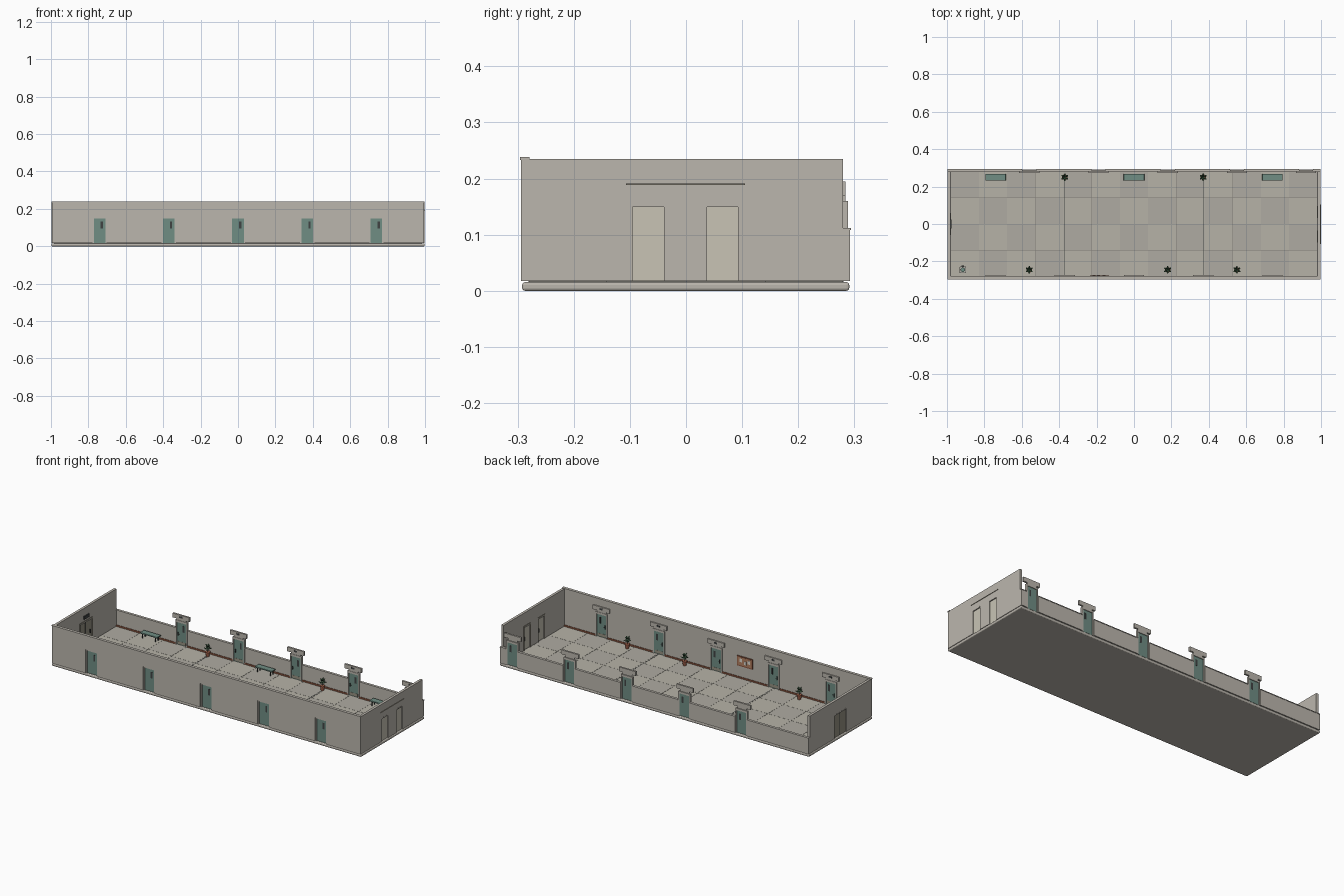
import bpy, bmesh, math
from mathutils import Vector, Matrix

if "Cube" in bpy.data.objects:
    bpy.data.objects.remove(bpy.data.objects["Cube"])

F = 0.017          # floor level
DOOR_H = 0.155


def mat(name, c):
    m = bpy.data.materials.new(name)
    m.diffuse_color = (*c, 1)
    m.use_nodes = True
    m.node_tree.nodes["Principled BSDF"].inputs["Base Color"].default_value = m.diffuse_color
    return m


WALL = mat("plaster", (0.50, 0.47, 0.42))
TILE_A = mat("tile_light", (0.47, 0.45, 0.39))
TILE_B = mat("tile_dark", (0.43, 0.41, 0.36))
GROUT = mat("grout", (0.22, 0.21, 0.19))
TEAL = mat("teal_paint", (0.16, 0.27, 0.23))
CREAM = mat("cream_paint", (0.58, 0.55, 0.46))
OLIVE = mat("olive_paint", (0.30, 0.28, 0.22))
WOOD = mat("brown_wood", (0.25, 0.09, 0.05))
CORK = mat("cork", (0.45, 0.22, 0.12))
PAPER = mat("paper", (0.75, 0.72, 0.65))
DARK = mat("dark_metal", (0.05, 0.055, 0.055))
CLAY = mat("clay", (0.36, 0.12, 0.07))
LEAF = mat("leaf_green", (0.04, 0.10, 0.05))


def finish(name, bm, m):
    bmesh.ops.recalc_face_normals(bm, faces=bm.faces)
    me = bpy.data.meshes.new(name)
    bm.to_mesh(me)
    bm.free()
    ob = bpy.data.objects.new(name, me)
    bpy.context.collection.objects.link(ob)
    me.materials.append(m)
    return ob


def add_box(bm, x, y, z):
    vs = bmesh.ops.create_cube(bm, size=1)["verts"]
    for v in vs:
        v.co = Vector(((a[0] + a[1]) / 2 + c * (a[1] - a[0]) for a, c in zip((x, y, z), v.co)))


def boxes(name, m, *items, bevel=0):
    bm = bmesh.new()
    for it in items:
        add_box(bm, *it)
    ob = finish(name, bm, m)
    if bevel:
        b = ob.modifiers.new("bevel", "BEVEL")
        b.width, b.segments = bevel, 3
    return ob


def span(c, w):
    return (c - w / 2, c + w / 2)


def wall(name, along, lo, hi, d0, d1, top, doors, width, head):
    """Extruded wall outline with door notches rising from the floor."""
    pts = [(lo, F)]
    for c in doors:
        a, b = span(c, width)
        pts += [(a, F), (a, head), (b, head), (b, F)]
    pts += [(hi, F), (hi, top), (lo, top)]
    bm = bmesh.new()
    f = bm.faces.new([bm.verts.new((a, d0, z) if along == "x" else (d0, a, z)) for a, z in pts])
    off = Vector((0, d1 - d0, 0)) if along == "x" else Vector((d1 - d0, 0, 0))
    ext = bmesh.ops.extrude_face_region(bm, geom=[f])["geom"]
    bmesh.ops.translate(bm, vec=off, verts=[g for g in ext if isinstance(g, bmesh.types.BMVert)])
    return finish(name, bm, WALL)


FRONT = [-0.74, -0.37, 0, 0.37, 0.74]
BACK = [-0.56, -0.19, 0.18, 0.55, 0.92]
OPEN = 0.076


def piers(doors):
    """Stretches of wall left between the doors."""
    edges = [-0.98] + [e for c in doors for e in span(c, OPEN)] + [0.98]
    return [p for p in zip(edges[::2], edges[1::2]) if p[1] > p[0]]


# base slab and tiled floor
boxes("base_slab", WALL, ((-0.998, 0.998), (-0.292, 0.291), (0, F - 0.0015)), bevel=0.005)
boxes("grout_bed", GROUT, ((-0.985, 0.985), (-0.282, 0.282), (F - 0.002, F - 0.0008)))
NX, NY = 13, 4
sx, sy = 1.96 / NX, 0.56 / NY
for k, m in enumerate((TILE_A, TILE_B)):
    boxes(("light_tiles", "dark_tiles")[k], m, *[
        (span(-0.98 + (i + .5) * sx, sx - 0.001), span(-0.28 + (j + .5) * sy, sy - 0.001), (F - 0.0015, F))
        for i in range(NX) for j in range(NY) if (i + j) % 2 == k])
boxes("floor_joints", DARK, *[(span(x, 0.003), (-0.28, 0.25), (F, F + 0.0004)) for x in (-0.37, 0.37)])

# walls: full-height front and ends, cut-down back
wall("front_wall", "x", -0.995, 0.995, -0.294, -0.28, 0.234, FRONT, OPEN, DOOR_H)
boxes("front_wall_cap", WALL, ((-0.997, 0.997), (-0.296, -0.279), (0.233, 0.238)))
wall("right_wall", "y", -0.28, 0.28, 0.981, 0.996, 0.235, [-0.067, 0.065], 0.056, DOOR_H)
wall("left_wall", "y", -0.28, 0.28, -0.996, -0.981, 0.235, [0], 0.112, DOOR_H)
back = [(-0.996, BACK[0] - OPEN / 2)] + piers(BACK)[1:-1] + [(BACK[-1] + OPEN / 2, 0.996)]
boxes("back_low_wall", WALL, *[(p, (0.28, 0.292), (F, 0.108)) for p in back])
boxes("back_wall_cap", WALL, *[(p, (0.279, 0.294), (0.108, 0.112)) for p in back])
boxes("skirting", WOOD, *[(p, (-0.28, -0.277), (F, F + 0.009)) for p in piers(FRONT)],
      *[(p, (0.277, 0.28), (F, F + 0.009)) for p in piers(BACK)])


def side_door(name, x, s):
    """Corridor door with frame, glazing, handle and sign; s is the wall side."""
    def y(a, b):
        return tuple(sorted((s * a, s * b)))
    h = OPEN / 2
    jambs = [(tuple(sorted((x + k * h, x + k * (h - 0.007)))), y(0.276, 0.289), (F, DOOR_H)) for k in (-1, 1)]
    boxes(name + "_frame", WALL, *jambs, ((x - h, x + h), y(0.276, 0.289), (0.148, 0.16)))
    boxes(name + "_leaf", TEAL, (span(x, OPEN - 0.014), y(0.280, 0.285), (F + 0.001, 0.148)))
    boxes(name + "_window", DARK, (span(x + 0.012, 0.012), y(0.2792, 0.2856), (0.095, 0.132)))
    boxes(name + "_handle", DARK, (span(x - 0.022, 0.003), y(0.275, 0.28), (0.07, 0.09)),
          (span(x - 0.018, 0.011), y(0.275, 0.277), (0.079, 0.082)))
    boxes(name + "_kick_plate", OLIVE, (span(x, 0.054), y(0.2793, 0.28), (F + 0.004, F + 0.02)))
    boxes(name + "_sign", WALL, (span(x, 0.108), y(0.273, 0.284), (0.17, 0.195)),
          (span(x, 0.06), y(0.278, 0.284), (0.159, 0.171)))
    boxes(name + "_sign_plate", DARK, (span(x, 0.02), y(0.272, 0.274), (0.178, 0.188)))


for i, x in enumerate(FRONT):
    side_door(f"front_door_{i}", x, -1)
for i, x in enumerate(BACK):
    side_door(f"back_door_{i}", x, 1)


# end-wall doors
def end_door(name, y, w, s, m):
    def x(a, b):
        return tuple(sorted((s * a, s * b)))
    boxes(name + "_leaf", m, (x(0.985, 0.991), span(y, w), (F, 0.149)))
    boxes(name + "_header", WALL, (x(0.978, 0.997), span(y, w), (0.149, DOOR_H)))
    e = w / 2 + 0.002
    boxes(name + "_trim", OLIVE, *[(x(0.978, 0.981), span(y + k * e, 0.004), (F, DOOR_H)) for k in (-1, 1)],
          (x(0.978, 0.981), span(y, w + 0.008), (DOOR_H, DOOR_H + 0.004)))
    boxes(name + "_handle", DARK, (x(0.979, 0.985), span(y + w * 0.36, 0.003), (0.07, 0.092)))


end_door("right_door_a", -0.067, 0.056, 1, CREAM)
end_door("right_door_b", 0.065, 0.056, 1, CREAM)
end_door("left_double_door", 0, 0.112, -1, OLIVE)
boxes("double_door_split", DARK, ((-0.9915, -0.9845), span(0, 0.002), (F, 0.149)))
boxes("right_outer_rail", OLIVE, ((0.996, 0.999), (-0.107, 0.105), (0.1885, 0.191)))
boxes("left_inner_sign", DARK, ((-0.981, -0.975), span(0, 0.05), (0.172, 0.19)))

# notice board with pinned sheets
bx = -0.185
boxes("board_frame", WOOD, (span(bx, 0.1), (-0.28, -0.275), (0.09, 0.148)))
boxes("board_panel", CORK, (span(bx, 0.088), (-0.275, -0.2745), (0.096, 0.142)))
boxes("board_sheets", PAPER, *[(span(bx + dx, 0.016), (-0.2745, -0.2738), span(0.119 + dz, 0.02))
                               for dx, dz in ((-0.028, 0.005), (-0.004, -0.005), (0.024, 0.006))])

# benches
for i, x in enumerate((-0.74, 0, 0.74)):
    boxes(f"bench_{i}_seat", TEAL, (span(x, 0.11), span(0.25, 0.036), (0.042, 0.049)), bevel=0.0015)
    boxes(f"bench_{i}_legs", DARK, *[(span(x + a * 0.042, 0.004), span(0.25 + b * 0.012, 0.004), (F, 0.042))
                                     for a in (-1, 1) for b in (-1, 1)],
          (span(x, 0.084), span(0.25, 0.003), (0.038, 0.042)))


def cone(name, m, x, y, z0, z1, r0, r1, n=16):
    bm = bmesh.new()
    bmesh.ops.create_cone(bm, cap_ends=True, segments=n, radius1=r0, radius2=r1, depth=z1 - z0,
                          matrix=Matrix.Translation((x, y, (z0 + z1) / 2)))
    return finish(name, bm, m)


# potted plants: two tiers of pointed leaves round a stem
for i, (x, y) in enumerate(((-0.56, -0.245), (0.18, -0.245), (0.55, -0.245), (-0.37, 0.25), (0.37, 0.25))):
    cone(f"plant_{i}_pot", CLAY, x, y, F, F + 0.024, 0.009, 0.013)
    cone(f"plant_{i}_rim", CLAY, x, y, F + 0.021, F + 0.026, 0.0145, 0.0145)
    cone(f"plant_{i}_stem", LEAF, x, y, F + 0.024, F + 0.058, 0.0015, 0.001, 6)
    bm = bmesh.new()
    for z, n, r, tilt in ((F + 0.04, 6, 0.024, 0.35), (F + 0.052, 5, 0.021, 0.85)):
        for k in range(n):
            rot = Matrix.Rotation(2 * math.pi * k / n + z * 9, 4, "Z") @ Matrix.Rotation(-tilt, 4, "Y")
            bmesh.ops.create_icosphere(bm, subdivisions=1, radius=1, matrix=Matrix.Translation((x, y, z)) @ rot
                                       @ Matrix.Translation((r / 2, 0, 0)) @ Matrix.Diagonal((r / 2, 0.005, 0.002, 1)))
    finish(f"plant_{i}_leaves", bm, LEAF)

# water cooler in the corner
wx, wy = -0.915, -0.245
boxes("cooler_body", PAPER, (span(wx, 0.034), span(wy, 0.034), (F, 0.08)), bevel=0.002)
cone("cooler_bottle", TEAL, wx, wy, 0.08, 0.105, 0.012, 0.012)
boxes("cooler_tap", DARK, (span(wx, 0.014), (wy + 0.016, wy + 0.022), (0.06, 0.066)))
